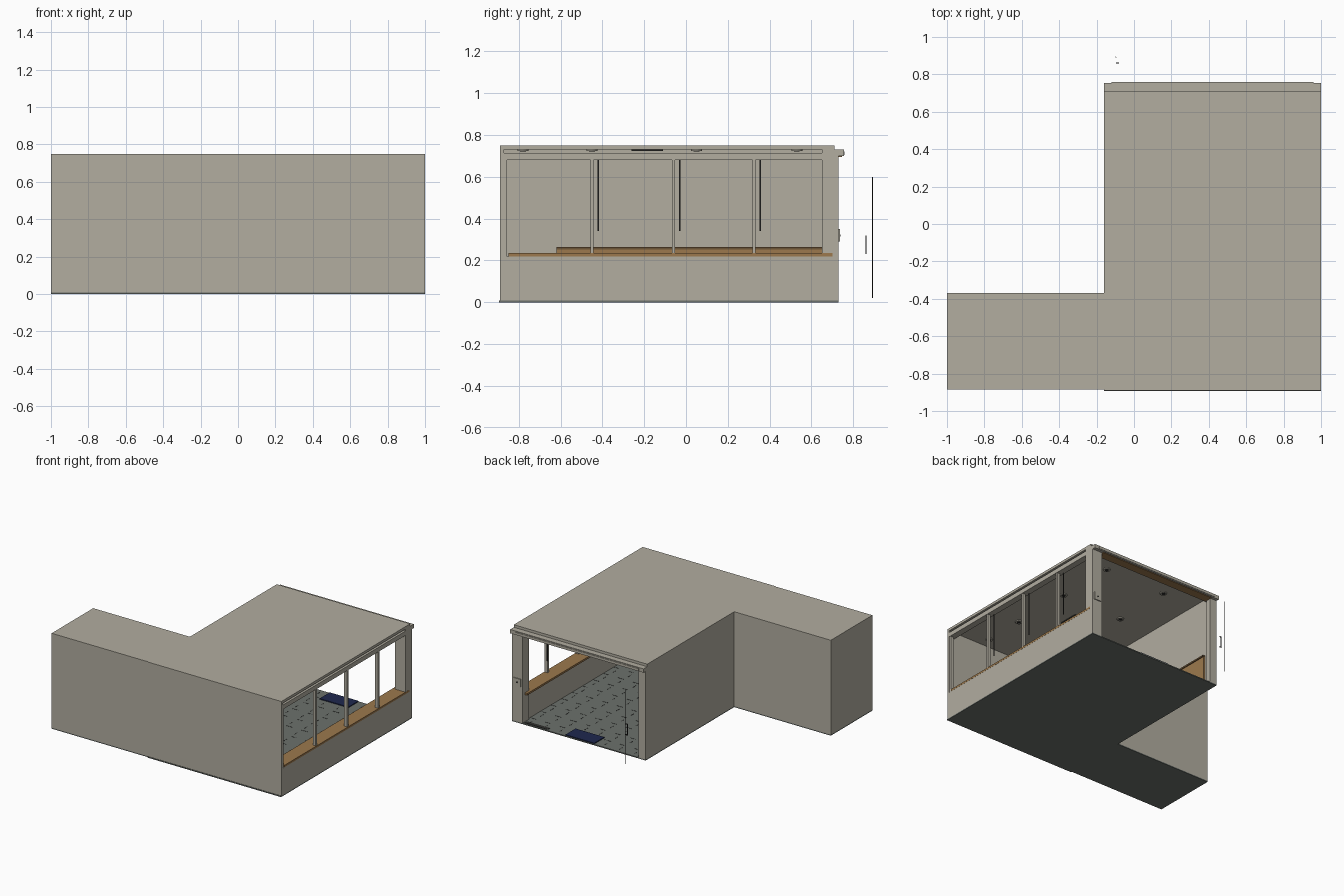
import bpy
import bmesh
from mathutils import Matrix, Vector

cube = bpy.data.objects.get("Cube")
if cube:
    bpy.data.objects.remove(cube, do_unlink=True)


def material(name, rgb):
    """Flat material from 0-255 sRGB values."""
    lin = [((c / 255 + 0.055) / 1.055) ** 2.4 for c in rgb] + [1.0]
    mat = bpy.data.materials.new(name)
    mat.use_nodes = True
    mat.diffuse_color = lin
    mat.node_tree.nodes["Principled BSDF"].inputs["Base Color"].default_value = lin
    return mat


plaster = material("warm_plaster", (178, 173, 160))
stone = material("grey_floor", (108, 113, 108))
wood = material("oak", (156, 121, 77))
dark_wood = material("dark_oak", (107, 83, 54))
navy = material("navy_mat", (30, 40, 78))
black = material("dark_metal", (48, 48, 46))


def finish(name, bm, mat):
    mesh = bpy.data.meshes.new(name)
    bm.to_mesh(mesh)
    bm.free()
    mesh.materials.append(mat)
    obj = bpy.data.objects.new(name, mesh)
    bpy.context.collection.objects.link(obj)
    return obj


def add_box(bm, x, y, z):
    size = Vector((x[1] - x[0], y[1] - y[0], z[1] - z[0]))
    centre = Vector((sum(x), sum(y), sum(z))) / 2
    bmesh.ops.create_cube(bm, size=1, matrix=Matrix.Translation(centre) @ Matrix.Diagonal(size.to_4d()))


def box(name, mat, x, y, z):
    bm = bmesh.new()
    add_box(bm, x, y, z)
    return finish(name, bm, mat)


def cylinder(name, mat, centre, radius, height, sides=16):
    bm = bmesh.new()
    bmesh.ops.create_cone(bm, cap_ends=True, segments=sides, radius1=radius, radius2=radius,
                          depth=height, matrix=Matrix.Translation(centre))
    return finish(name, bm, mat)


WEST, EAST, FRONT, BACK = -0.16, 1.0, -0.89, 0.73
BASE, SILL, HEAD, SLOT, CEILING, TOP = 0.008, 0.22, 0.68, 0.715, 0.73, 0.75

# Floor slabs
box("room_floor", stone, (WEST, EAST), (FRONT - 0.004, BACK), (0, BASE))
box("wing_floor", stone, (-1, WEST), (FRONT + 0.004, -0.37), (0, BASE))

# Closed side wing
box("side_wing", plaster, (-1, WEST), (FRONT + 0.004, -0.37), (BASE, TOP))

# Room shell
box("front_wall", plaster, (WEST, EAST), (FRONT, FRONT + 0.02), (BASE, CEILING))
box("right_wall", plaster, (WEST, WEST + 0.04), (FRONT + 0.02, BACK), (BASE, CEILING))
box("low_window_wall", plaster, (EAST - 0.08, EAST), (FRONT + 0.02, 0.72), (BASE, SILL))
box("roof", plaster, (WEST, EAST), (FRONT, 0.71), (CEILING, TOP))

# Window wall: lintel with an open slot above it, mullions and blind cords
box("window_lintel", plaster, (EAST - 0.05, EAST), (FRONT + 0.02, 0.65), (HEAD, SLOT))
for i, y in enumerate((-0.863, -0.45, -0.06, 0.325)):
    box(f"window_mullion_{i}", plaster, (EAST - 0.03, EAST - 0.004),
        (y - 0.007, y + 0.007), (SILL, HEAD))
    if i:
        box(f"blind_cord_{i}", black, (EAST - 0.045, EAST - 0.038),
            (y + 0.027, y + 0.034), (0.34, HEAD))
box("window_sill", wood, (0.89, EAST + 0.001), (-0.85, 0.7), (SILL, SILL + 0.015))

# Posts and beam around the open back
box("left_post", plaster, (0.91, EAST), (0.65, BACK), (BASE, CEILING))
box("right_post", plaster, (WEST, WEST + 0.06), (0.69, BACK), (BASE, CEILING))
box("back_beam", plaster, (WEST, EAST), (0.67, 0.755), (0.70, CEILING))
box("beam_soffit", wood, (WEST + 0.06, 0.91), (0.68, 0.745), (0.696, 0.70))
box("beam_trim", plaster, (-0.12, 0.96), (0.755, 0.759), (0.705, 0.722))

# Wood panelling with a darker cap along the inner wall
box("wall_panelling", wood, (WEST + 0.04, WEST + 0.055), (-0.62, 0.65), (BASE, 0.253))
box("panelling_cap", dark_wood, (WEST + 0.04, WEST + 0.062), (-0.62, 0.65), (0.253, 0.265))

# Ceiling lights and vent
for x in (0.17, 0.7):
    for y in (-0.78, -0.45, 0.05, 0.53):
        cylinder("ceiling_light", plaster, (x, y, 0.727), 0.026, 0.007, 20)
        cylinder("light_lens", black, (x, y, 0.723), 0.014, 0.003, 20)
box("ceiling_vent", black, (0.42, 0.46), (-0.26, -0.11), (0.724, CEILING))

# Broken tile joints on the floor
joints = bmesh.new()
step = 0.13
for i in range(8):
    for j in range(12):
        x, y = WEST + 0.12 + i * step, FRONT + 0.08 + j * step
        z = (BASE, BASE + 0.001)
        add_box(joints, (x, x + step * 0.4), (y, y + 0.004), z)
        add_box(joints, (x, x + 0.004), (y + step * 0.3, y + step * 0.6), z)
finish("tile_joints", joints, black)

# Door mat and threshold grate
box("door_mat", navy, (0.29, 0.54), (0.6, 0.725), (BASE, BASE + 0.007))
box("threshold_grate", black, (0.7, 0.9), (0.69, 0.72), (BASE, BASE + 0.003))

# Switch box on the post
box("switch_box", plaster, (0.925, 0.985), (BACK, BACK + 0.007), (0.29, 0.35))
box("switch_button", black, (0.95, 0.96), (BACK + 0.007, BACK + 0.009), (0.315, 0.325))

# Tall pull bar and small bracket handle behind the opening
cylinder("pull_bar", black, (-0.097, 0.892, 0.31), 0.003, 0.58, 10)
handle = bmesh.new()
add_box(handle, (-0.095, -0.09), (0.858, 0.864), (0.23, 0.32))
for z in (0.23, 0.314):
    add_box(handle, (-0.095, -0.079), (0.858, 0.864), (z, z + 0.006))
finish("bracket_handle", handle, black)
